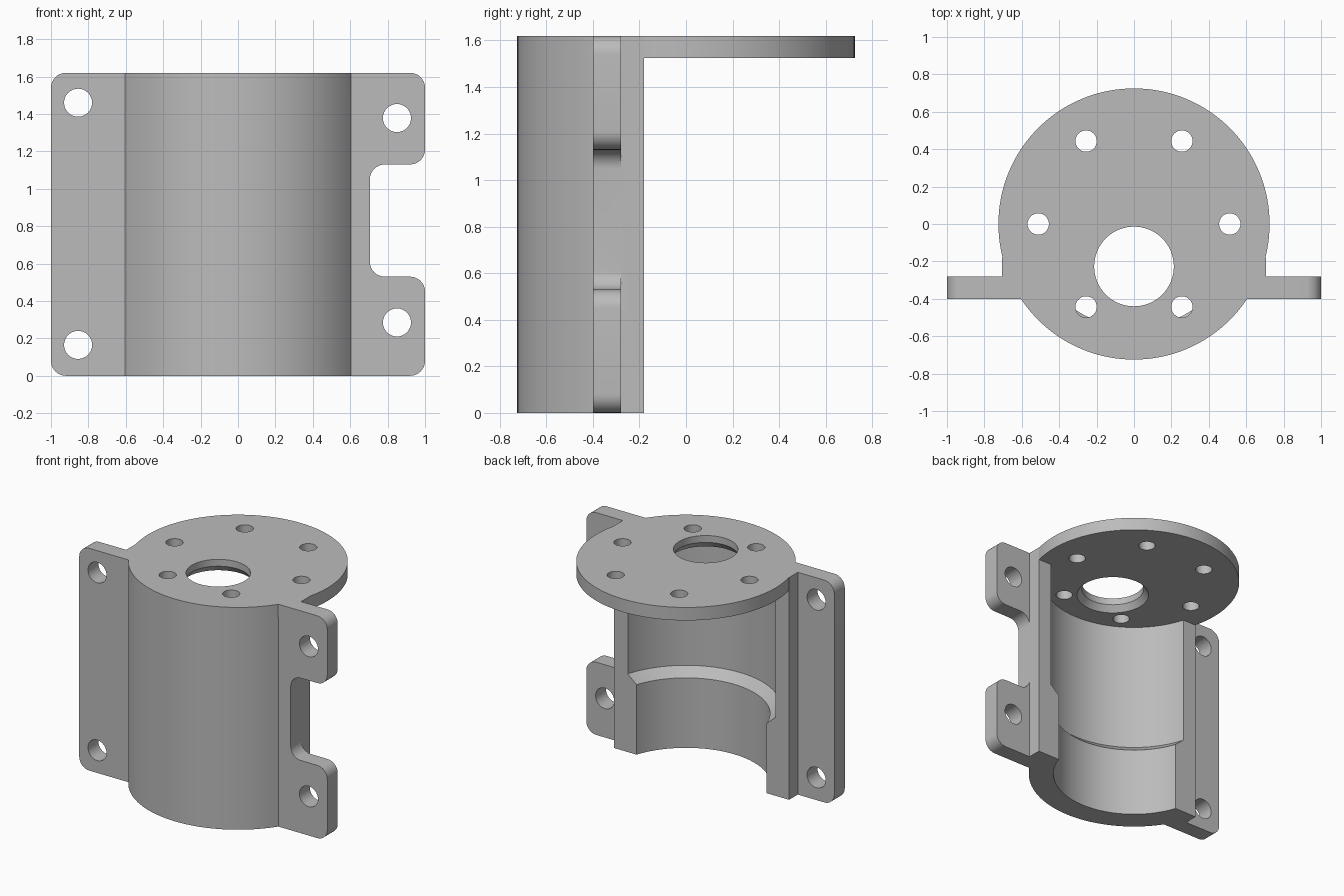
import bpy, bmesh, math
from mathutils import Vector

cube = bpy.data.objects.get("Cube")
if cube:
    bpy.data.objects.remove(cube)

HEIGHT, PLATE_Z = 1.62, 1.525
OUTER_R, SIDE_X = 0.725, 0.705
FRONT_Y, FLANGE_Y, BACK_Y = -0.4, -0.28, -0.18

grey = bpy.data.materials.new("plain grey")
grey.use_nodes = True
grey.diffuse_color = (0.5, 0.5, 0.5, 1)
grey.node_tree.nodes["Principled BSDF"].inputs["Base Color"].default_value = (0.5, 0.5, 0.5, 1)


def finish(name, bm):
    bmesh.ops.recalc_face_normals(bm, faces=bm.faces)
    mesh = bpy.data.meshes.new(name)
    bm.to_mesh(mesh)
    bm.free()
    mesh.materials.append(grey)
    obj = bpy.data.objects.new(name, mesh)
    bpy.context.collection.objects.link(obj)
    return obj


def prism(name, outline, lo, hi, axis="z"):
    """Extrude a 2D outline along z, or an x-z outline along y."""
    bm = bmesh.new()
    place = (lambda p, h: (p[0], p[1], h)) if axis == "z" else (lambda p, h: (p[0], h, p[1]))
    face = bm.faces.new([bm.verts.new(place(p, lo)) for p in outline])
    moved = bmesh.ops.extrude_face_region(bm, geom=[face])["geom"]
    verts = [g for g in moved if isinstance(g, bmesh.types.BMVert)]
    shift = Vector(place((0, 0), hi - lo))
    bmesh.ops.translate(bm, verts=verts, vec=shift)
    return finish(name, bm)


def circle(cx, cy, r, n):
    return [(cx + r * math.cos(math.tau * i / n), cy + r * math.sin(math.tau * i / n)) for i in range(n)]


def lathe(name, profile, cx, cy, n):
    """Closed solid of stacked rings given as (radius, z)."""
    bm = bmesh.new()
    rings = [[bm.verts.new((x, y, z)) for x, y in circle(cx, cy, r, n)] for r, z in profile]
    for a, b in zip(rings, rings[1:]):
        for i in range(n):
            j = (i + 1) % n
            bm.faces.new((a[i], a[j], b[j], b[i]))
    bm.faces.new(rings[0])
    bm.faces.new(rings[-1])
    return finish(name, bm)


def rounded(corners, r=0.08, steps=8):
    """Round the marked right-angled corners of an outline."""
    out = []
    for i, (x, z, soft) in enumerate(corners):
        p = Vector((x, z))
        if not soft:
            out.append(p)
            continue
        a = (Vector(corners[i - 1][:2]) - p).normalized() * r
        b = (Vector(corners[(i + 1) % len(corners)][:2]) - p).normalized() * r
        for k in range(steps + 1):
            t = math.pi / 2 * k / steps
            out.append(p + a * (1 - math.sin(t)) + b * (1 - math.cos(t)))
    return out


def combine(body, tool, operation):
    mod = body.modifiers.new(operation, "BOOLEAN")
    mod.operation, mod.solver, mod.object = operation, "EXACT", tool
    bpy.context.view_layer.objects.active = body
    bpy.ops.object.modifier_apply(modifier=mod.name)
    bpy.data.objects.remove(tool)


# Half-round shell with square shoulders
disc = circle(0, 0, OUTER_R, 128)
meet_x = math.sqrt(OUTER_R ** 2 - FRONT_Y ** 2)
arc = [p for p in disc if p[1] < FRONT_Y - 0.005]
shell = [(-SIDE_X, BACK_Y), (-SIDE_X, FRONT_Y), (-meet_x, FRONT_Y)] + arc
shell += [(meet_x, FRONT_Y), (SIDE_X, FRONT_Y), (SIDE_X, BACK_Y)]
body = prism("motor_bracket", shell, 0, PLATE_Z)

# Round end plate and the tops of the shoulders
combine(body, prism("end_plate", disc, PLATE_Z, HEIGHT), "UNION")
bar = [(-SIDE_X, BACK_Y), (-SIDE_X, FRONT_Y), (SIDE_X, FRONT_Y), (SIDE_X, BACK_Y)]
combine(body, prism("shoulder_top", bar, PLATE_Z, HEIGHT), "UNION")

# Mounting flanges, the left one notched
notch_lo, notch_hi = 0.53, 1.13
right = rounded([(-0.65, 0, 0), (-1, 0, 1), (-1, HEIGHT, 1), (-0.65, HEIGHT, 0)])
left = rounded([(0.65, 0, 0), (1, 0, 1), (1, notch_lo, 1), (SIDE_X, notch_lo, 1),
                (SIDE_X, notch_hi, 1), (1, notch_hi, 1), (1, HEIGHT, 1), (0.65, HEIGHT, 0)])
for name, outline in (("right_flange", right), ("left_flange", left)):
    combine(body, prism(name, outline, FRONT_Y, FLANGE_Y, "y"), "UNION")

# Stepped bore with a chamfered ledge
bore = [(0.555, -0.1), (0.555, 0.51), (0.622, 0.57), (0.622, PLATE_Z)]
combine(body, lathe("bore_cutter", bore, 0, 0, 128), "DIFFERENCE")

# Shaft hole, flared underneath
shaft = [(0.247, PLATE_Z - 0.02), (0.247, PLATE_Z), (0.213, 1.57), (0.213, HEIGHT + 0.1)]
combine(body, lathe("shaft_cutter", shaft, 0, -0.227, 64), "DIFFERENCE")

# Ring of screw holes in the plate
for x, y in circle(0, 0, 0.512, 6):
    combine(body, prism("screw_cutter", circle(x, y, 0.057, 32), 1.48, 1.7), "DIFFERENCE")

# Flange holes
for x, z in ((-0.855, 1.46), (-0.855, 0.165), (0.85, 1.378), (0.85, 0.285)):
    combine(body, prism("bolt_cutter", circle(x, z, 0.075, 32), -0.5, -0.2, "y"), "DIFFERENCE")

# Smooth curved walls, crisp edges
bpy.ops.object.select_all(action="DESELECT")
body.select_set(True)
bpy.context.view_layer.objects.active = body
bpy.ops.object.shade_smooth_by_angle(angle=math.radians(25))
